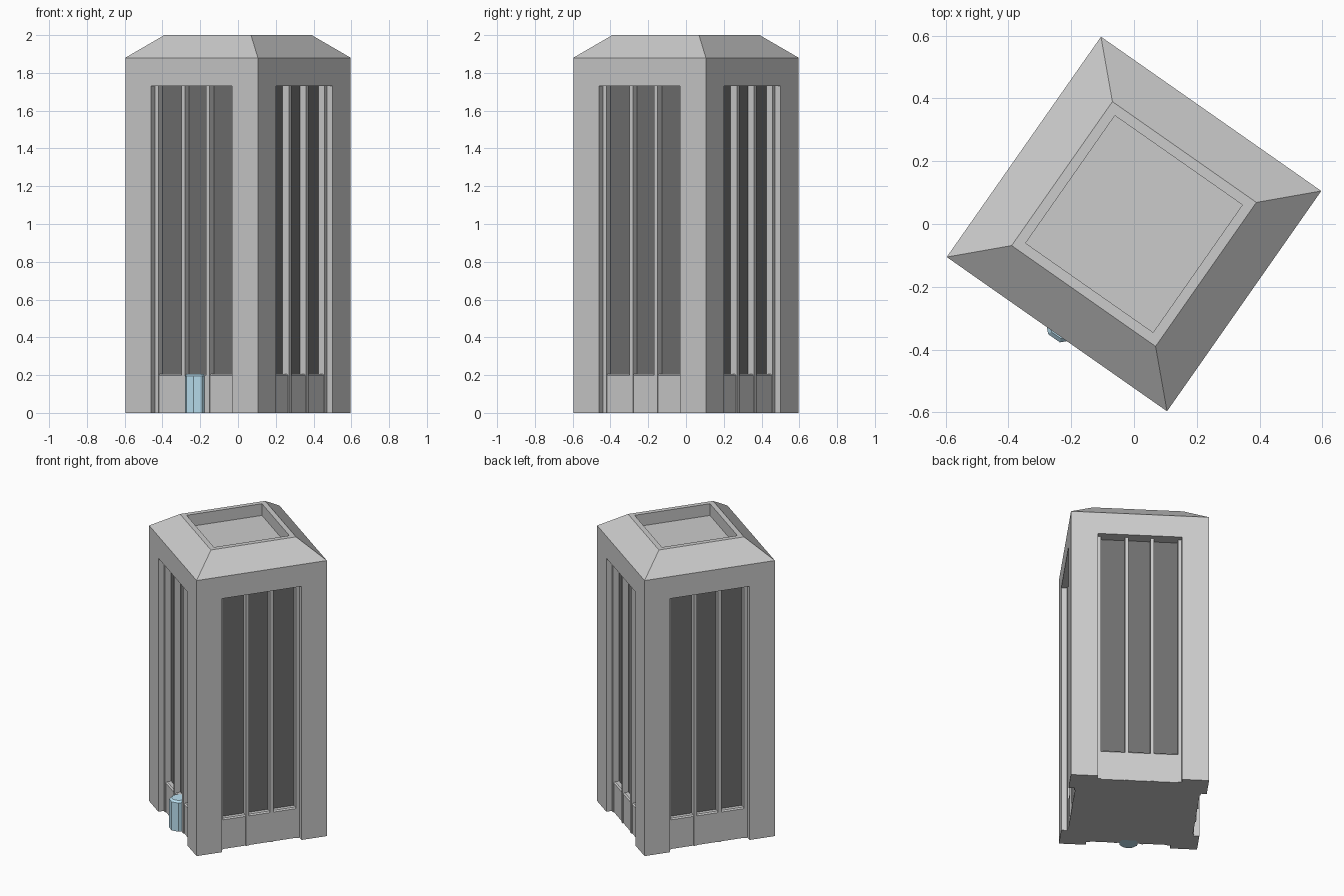
import bpy, bmesh
from math import radians, pi
from mathutils import Matrix

if "Cube" in bpy.data.objects:
    bpy.data.objects.remove(bpy.data.objects["Cube"])

H = 0.4285            # half width of the body
WIN = 0.262           # half width of a window recess
WIN_TOP = 1.73
FRAME = H - 0.036     # front plane of the mullions
BACK = H - 0.078      # glass plane
TURN = Matrix.Rotation(radians(-35), 4, 'Z')


def material(name, rgb):
    m = bpy.data.materials.new(name)
    m.diffuse_color = (*rgb, 1)
    m.use_nodes = True
    m.node_tree.nodes["Principled BSDF"].inputs["Base Color"].default_value = m.diffuse_color
    return m


def finish(bm, name, mat=None, matrix=TURN):
    bmesh.ops.recalc_face_normals(bm, faces=bm.faces)
    me = bpy.data.meshes.new(name)
    bm.to_mesh(me)
    bm.free()
    ob = bpy.data.objects.new(name, me)
    bpy.context.collection.objects.link(ob)
    ob.matrix_world = matrix
    if mat:
        me.materials.append(mat)
    return ob


def add_box(bm, x0, x1, y0, y1, z0, z1):
    m = Matrix.Translation(((x0 + x1) / 2, (y0 + y1) / 2, (z0 + z1) / 2))
    m = m @ Matrix.Diagonal((x1 - x0, y1 - y0, z1 - z0, 1))
    return bmesh.ops.create_cube(bm, size=1, matrix=m)['verts']


dark = material("dark_glass", (0.16, 0.16, 0.16))
blue = material("light_blue", (0.5, 0.75, 0.88))

# Body: stacked square rings with sloped roof and sunken roof deck
bm = bmesh.new()
rings = []
for r, z in [(H, 0), (H, 1.88), (0.28, 2), (0.248, 2), (0.248, 1.92)]:
    rings.append([bm.verts.new((sx * r, sy * r, z))
                  for sx, sy in ((-1, -1), (1, -1), (1, 1), (-1, 1))])
for a, b in zip(rings, rings[1:]):
    for i in range(4):
        j = (i + 1) % 4
        bm.faces.new((a[i], a[j], b[j], b[i]))
bm.faces.new(rings[0])
bm.faces.new(rings[-1])
body = finish(bm, "tower_body")

# Cutter for the four window recesses
bm = bmesh.new()
for k in range(4):
    vs = add_box(bm, -WIN, WIN, -H - 0.1, -BACK, -0.1, WIN_TOP)
    bmesh.ops.rotate(bm, verts=vs, matrix=Matrix.Rotation(k * pi / 2, 3, 'Z'))
cutter = finish(bm, "window_cutter")
cutter.hide_render = True
cutter.hide_viewport = True
cutter.display_type = 'WIRE'
mod = body.modifiers.new("windows", 'BOOLEAN')
mod.operation = 'DIFFERENCE'
mod.solver = 'EXACT'
mod.object = cutter

MULLIONS = (-0.251, -0.08, 0.08, 0.251)
MW = 0.011            # half width of a mullion

for k, side in enumerate(("front", "right", "back", "left")):
    place = TURN @ Matrix.Rotation(k * pi / 2, 4, 'Z')

    # Dark glazing
    bm = bmesh.new()
    add_box(bm, -WIN, WIN, -BACK - 0.002, -BACK, 0.19, WIN_TOP)
    finish(bm, side + "_glass", dark, place)

    # Vertical mullions
    bm = bmesh.new()
    for x in MULLIONS:
        add_box(bm, x - MW, x + MW, -FRAME, -BACK, 0, WIN_TOP)
    finish(bm, side + "_mullions", None, place)

    # Low panels between the mullions, top front edge chamfered
    bm = bmesh.new()
    for a, b in zip(MULLIONS, MULLIONS[1:]):
        f, c = -FRAME + 0.006, 0.008
        profile = [(-BACK, 0), (f, 0), (f, 0.207 - c), (f + c, 0.207), (-BACK, 0.207)]
        ends = [[bm.verts.new((x, y, z)) for y, z in profile] for x in (a + MW, b - MW)]
        bm.faces.new(ends[0])
        bm.faces.new(ends[1])
        for i in range(5):
            j = (i + 1) % 5
            bm.faces.new((ends[0][i], ends[0][j], ends[1][j], ends[1][i]))
    finish(bm, side + "_base_panels", None, place)

# Eight-sided blue door post with chamfered top
bm = bmesh.new()
R = 0.06
rot = Matrix.Translation((0, -0.389, 0.1035)) @ Matrix.Rotation(pi / 8, 4, 'Z')
bmesh.ops.create_cone(bm, cap_ends=True, segments=8, radius1=R, radius2=R,
                      depth=0.207, matrix=rot)
top = [e for e in bm.edges if all(v.co.z > 0.2 for v in e.verts)]
bmesh.ops.bevel(bm, geom=top, offset=0.012, segments=1, affect='EDGES')
finish(bm, "blue_door", blue)
